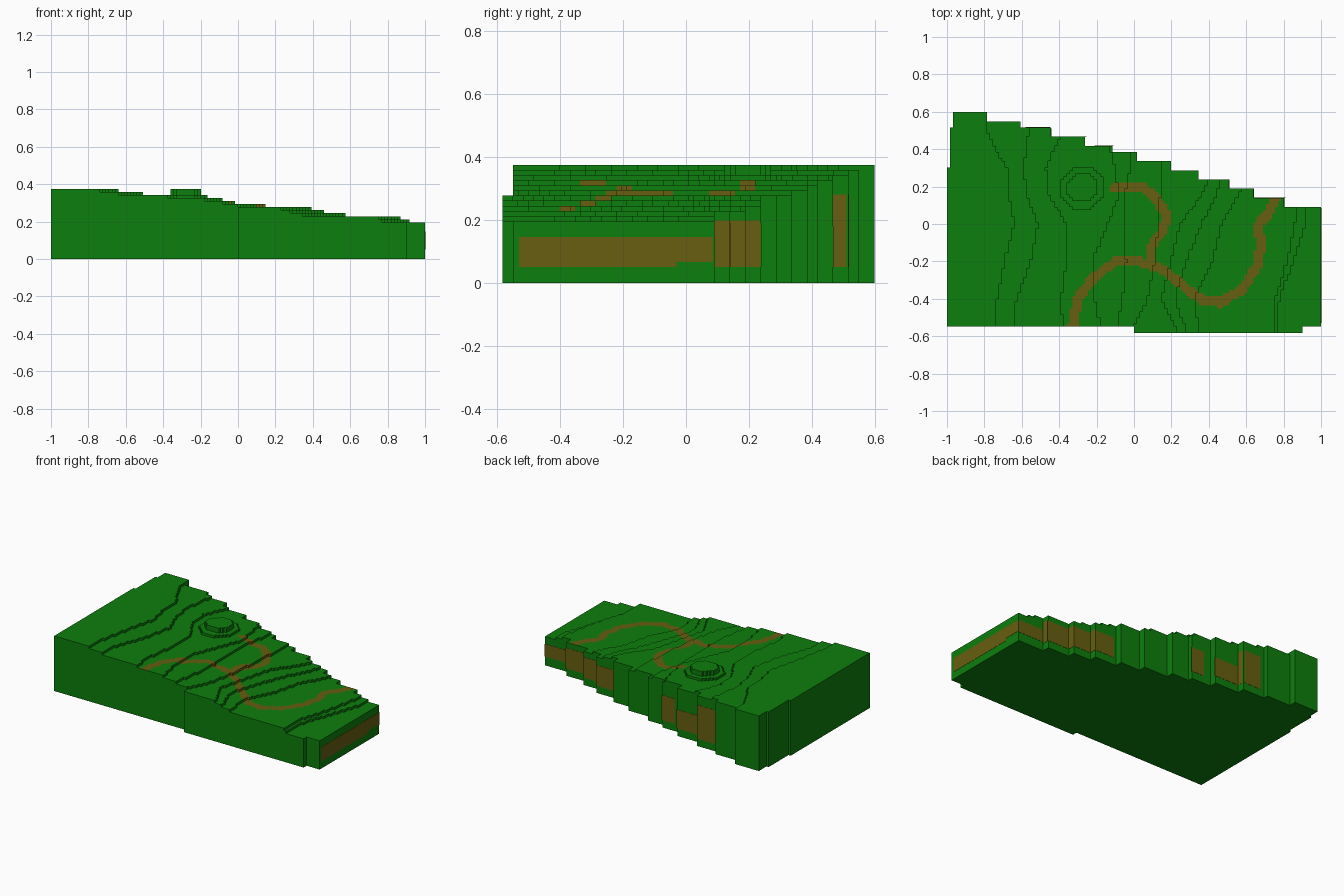
import bpy, bmesh, math
from mathutils import Vector

if "Cube" in bpy.data.objects:
    bpy.data.objects.remove(bpy.data.objects["Cube"], do_unlink=True)


def material(name, rgb):
    m = bpy.data.materials.new(name)
    m.use_nodes = True
    m.diffuse_color = (*rgb, 1)
    m.node_tree.nodes["Principled BSDF"].inputs["Base Color"].default_value = (*rgb, 1)
    return m


GREEN = material("grass_green", (0.004, 0.21, 0.004))
BROWN = material("path_brown", (0.135, 0.112, 0.005))

CELL = 2 / 122
STEP = 0.0163
TOP = 0.375
NX, NY = 122, 73
X0, Y0 = -1.0, -NY * CELL / 2

# Contour lines: x of each downward step at these y stations
STATIONS = [-0.59, -0.4, -0.2, 0.0, 0.15, 0.3, 0.5]
CONTOURS = [
    [-.74, -.73, -.69, -.64, -.67, -.68, -.79],
    [-.64, -.63, -.55, -.51, -.57, -.59, -.56],
    [-.38, -.39, -.36, -.36, -.45, -.47, -.38],
    [-.17, -.21, -.22, -.14, -.08, -.10, -.15],
    [-.10, -.06, -.04, -.05, -.05, -.02, .00],
    [-.02, .07, .11, .13, .14, .15, .17],
    [.24, .15, .20, .25, .36, .43, .43],
    [.29, .22, .28, .36, .44, .48, .48],
    [.35, .32, .42, .47, .56, .59, .59],
    [.75, .76, .82, .86, .87, .87, .87],
    [.77, .78, .85, .92, .93, .93, .93],
]

# Stepped back edge: (right end x, y of the edge)
BACK = [(-.79, .595), (-.6, .545), (-.45, .515), (-.255, .465), (-.11, .415), (.02, .385),
        (.2, .335), (.345, .285), (.51, .235), (.64, .19), (.81, .14), (1.0, .09)]

MAIN_PATH = [(-.33, -.56), (-.30, -.40), (-.22, -.29), (-.10, -.20), (.03, -.20), (.15, -.24),
             (.25, -.32), (.35, -.40), (.46, -.42), (.58, -.35), (.66, -.22), (.68, -.10),
             (.66, -.01), (.72, .06), (.77, .16)]
SIDE_PATH = [(.08, -.20), (.10, -.10), (.16, -.03), (.17, .05), (.12, .14), (.05, .19),
             (-.02, .20), (-.11, .19)]


def inside(x, y):
    back = next((b for edge, b in BACK if x < edge), .09)
    front = -.59 if 0 < x < .9 else -.545
    if x < -.97:
        back = .515
    if x < -.985:
        back = .305
    return front < y < back


def contour_x(row, y):
    y = min(max(y, STATIONS[0]), STATIONS[-1])
    for i in range(len(STATIONS) - 1):
        a, b = STATIONS[i], STATIONS[i + 1]
        if y <= b:
            t = (y - a) / (b - a)
            return row[i] + (row[i + 1] - row[i]) * t


def octagon_radius(dx, dy):
    return max(abs(dx), abs(dy), (abs(dx) + abs(dy)) * 0.72)


def level(x, y):
    n = sum(x > contour_x(row, y) for row in CONTOURS)
    # Small stepped mound
    r = octagon_radius(x + .275, y - .195)
    if r < .08:
        return 0
    if r < .115:
        return min(n, 2)
    return n


def near_path(x, y, path, half=0.026):
    p = Vector((x, y))
    for a, b in zip(path, path[1:]):
        a, b = Vector(a), Vector(b)
        d = b - a
        t = min(max((p - a).dot(d) / d.length_squared, 0), 1)
        if (p - a - d * t).length < half:
            return True
    return False


# Sample the terrain on the cell grid
cells = {}
for i in range(NX):
    for j in range(NY):
        x, y = X0 + (i + .5) * CELL, Y0 + (j + .5) * CELL
        if inside(x, y):
            brown = near_path(x, y, MAIN_PATH) or near_path(x, y, SIDE_PATH)
            cells[i, j] = (TOP - STEP * level(x, y), int(brown))

# Terrain block: tops, underside and vertical walls
bm = bmesh.new()


def quad(points, mat):
    bm.faces.new([bm.verts.new(p) for p in points]).material_index = mat


for (i, j), (z, mat) in cells.items():
    xa, xb = X0 + i * CELL, X0 + (i + 1) * CELL
    ya, yb = Y0 + j * CELL, Y0 + (j + 1) * CELL
    quad([(xa, ya, z), (xb, ya, z), (xb, yb, z), (xa, yb, z)], mat)
    quad([(xa, yb, 0), (xb, yb, 0), (xb, ya, 0), (xa, ya, 0)], 0)
    sides = [((1, 0), (xb, ya), (xb, yb)), ((-1, 0), (xa, yb), (xa, ya)),
             ((0, 1), (xb, yb), (xa, yb)), ((0, -1), (xa, ya), (xb, ya))]
    for (di, dj), p, q in sides:
        neighbour = cells.get((i + di, j + dj))
        low = neighbour[0] if neighbour else 0
        if low < z - 1e-5:
            quad([(*p, low), (*q, low), (*q, z), (*p, z)], mat if neighbour else 0)

bmesh.ops.remove_doubles(bm, verts=bm.verts, dist=1e-5)
mesh = bpy.data.meshes.new("terrain")
bm.to_mesh(mesh)
bm.free()
mesh.materials.append(GREEN)
mesh.materials.append(BROWN)
bpy.context.collection.objects.link(bpy.data.objects.new("terrain", mesh))


# Exposed soil plates on the cut sides
def snap(v, origin):
    return origin + round((v - origin) / CELL - 1e-6) * CELL


def soil_plate(name, axis, wall, span, zs):
    """Thin plate on a wall facing +axis; span runs along the other axis."""
    t = 0.003
    wall = snap(wall, Y0 if axis == "y" else X0)
    bm = bmesh.new()
    bmesh.ops.create_cube(bm, size=1)
    mid, size = sum(span) / 2, span[1] - span[0]
    for v in bm.verts:
        across, along = wall + v.co.x * t, mid + v.co.y * size
        z = sum(zs) / 2 + v.co.z * (zs[1] - zs[0])
        v.co = (across, along, z) if axis == "x" else (along, across, z)
    bmesh.ops.recalc_face_normals(bm, faces=bm.faces)
    me = bpy.data.meshes.new(name)
    bm.to_mesh(me)
    bm.free()
    me.materials.append(BROWN)
    bpy.context.collection.objects.link(bpy.data.objects.new(name, me))


soil_plate("right_soil_front", "x", 1.0, (-.53, -.03), (.05, .146))
soil_plate("right_soil_back", "x", 1.0, (-.03, .085), (.067, .146))
# Back steps near the low end
soil_plate("back_soil_1", "y", .09, (.81, 1.0), (.06, .146))
soil_plate("back_soil_2", "y", .14, (.64, .81), (.05, .19))
soil_plate("back_soil_3", "y", .19, (.51, .64), (.05, .19))
soil_plate("back_soil_4", "y", .235, (.36, .51), (.05, .19))
for n, (x, y0, y1) in enumerate([(.81, .09, .14), (.64, .14, .19), (.51, .19, .235)]):
    soil_plate(f"step_soil_{n + 1}", "x", x, (y0, y1), (.05, .198))
# Back steps near the tall end
soil_plate("back_soil_5", "y", .415, (-.21, -.11), (.05, .22))
soil_plate("back_soil_6", "y", .465, (-.45, -.255), (.05, .18))
soil_plate("back_soil_7", "y", .515, (-.58, -.45), (.05, .28))
soil_plate("step_soil_4", "x", -.45, (.465, .51), (.05, .28))
